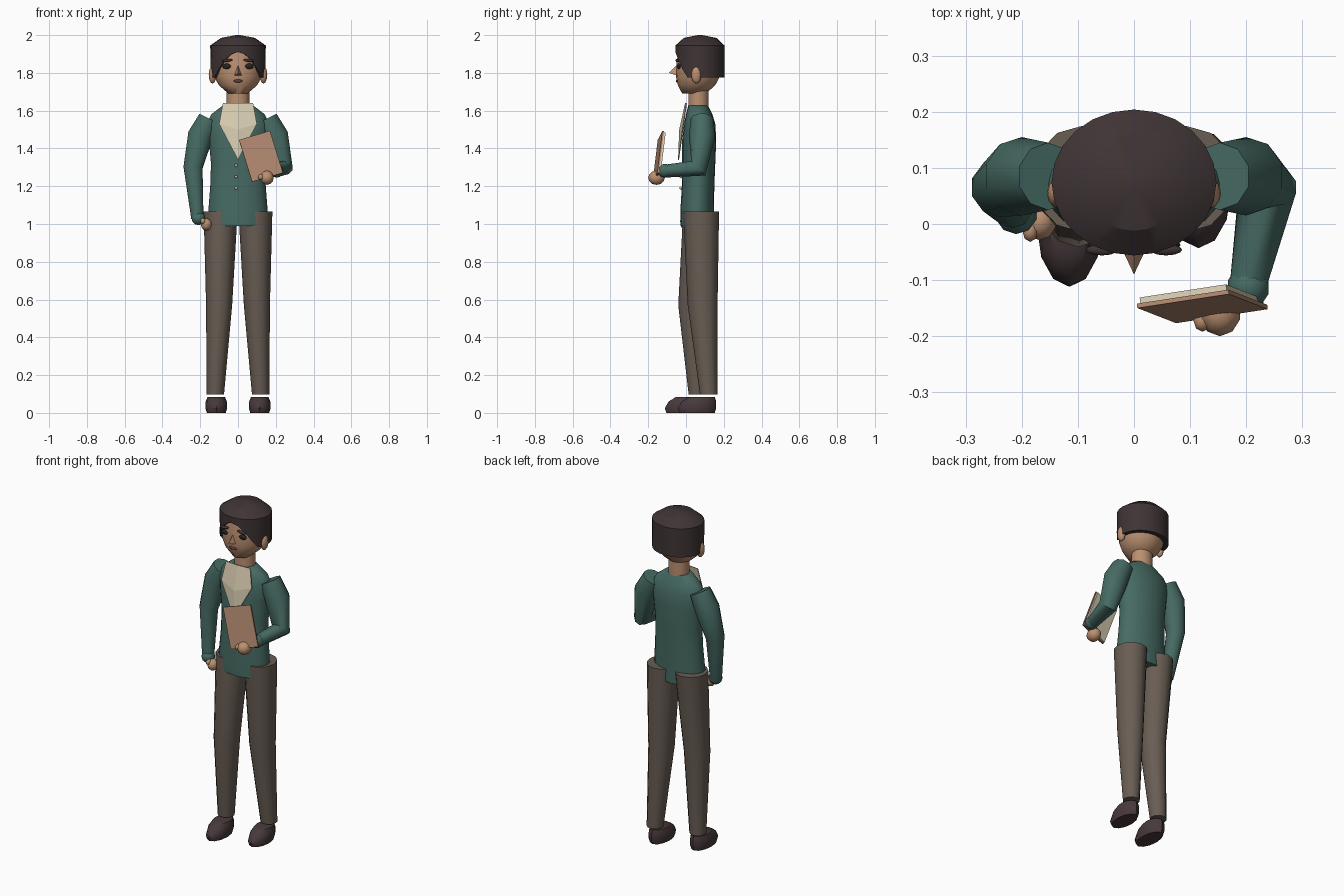
import bpy, bmesh, math
from mathutils import Vector, Matrix

cube = bpy.data.objects.get("Cube")
if cube:
    bpy.data.objects.remove(cube)


def material(name, r, g, b):
    m = bpy.data.materials.new(name)
    m.use_nodes = True
    m.diffuse_color = (r, g, b, 1)
    m.node_tree.nodes["Principled BSDF"].inputs["Base Color"].default_value = (r, g, b, 1)
    return m


SKIN = material("skin", .50, .28, .165)
HAIR = material("dark hair", .05, .034, .035)
JACKET = material("green jacket", .062, .145, .125)
TROUSER = material("brown trousers", .14, .11, .088)
SHOE = material("dark shoes", .065, .041, .044)
CREAM = material("cream cloth", .70, .62, .45)
COVER = material("tan book cover", .45, .25, .165)
EYE = material("dark eyes", .022, .016, .016)
LIP = material("lips", .12, .05, .04)


def finish(name, bm, mat, angle=40):
    bmesh.ops.recalc_face_normals(bm, faces=bm.faces)
    me = bpy.data.meshes.new(name)
    bm.to_mesh(me)
    bm.free()
    me.materials.append(mat)
    ob = bpy.data.objects.new(name, me)
    bpy.context.collection.objects.link(ob)
    bpy.ops.object.select_all(action='DESELECT')
    ob.select_set(True)
    bpy.context.view_layer.objects.active = ob
    if angle:
        bpy.ops.object.shade_smooth_by_angle(angle=math.radians(angle))
    return ob


def loft(name, rings, mat, angle=40):
    """Skin a list of equal point rings and cap both ends."""
    bm = bmesh.new()
    rows = [[bm.verts.new(p) for p in ring] for ring in rings]
    n = len(rows[0])
    for a, b in zip(rows, rows[1:]):
        for i in range(n):
            j = (i + 1) % n
            bm.faces.new((a[i], a[j], b[j], b[i]))
    bm.faces.new(rows[0])
    bm.faces.new(rows[-1])
    return finish(name, bm, mat, angle)


def oval(z, rx, y0, y1, cx=0, n=16):
    """Horizontal oval given by its half width and its front and back."""
    cy, ry = (y0 + y1) / 2, (y1 - y0) / 2
    return [Vector((cx + rx * math.sin(t), cy - ry * math.cos(t), z))
            for t in (math.tau * i / n for i in range(n))]


def ball(name, centre, radii, mat, u=12, v=8, turn=0):
    bm = bmesh.new()
    bmesh.ops.create_uvsphere(bm, u_segments=u, v_segments=v, radius=1)
    bm.transform(Matrix.Translation(centre) @ Matrix.Rotation(turn, 4, 'Y')
                 @ Matrix.Diagonal((*radii, 1)))
    return finish(name, bm, mat, 60)


def sheet(name, points, faces, mat):
    bm = bmesh.new()
    vs = [bm.verts.new(p) for p in points]
    for f in faces:
        bm.faces.new([vs[i] for i in f])
    return finish(name, bm, mat, 0)


def sleeve(name, path, radii, n=10):
    pts = [Vector(p) for p in path]
    rings = []
    for i, p in enumerate(pts):
        d = Vector()
        if i:
            d += (p - pts[i - 1]).normalized()
        if i < len(pts) - 1:
            d += (pts[i + 1] - p).normalized()
        d.normalize()
        a = d.cross(Vector((1, 0, 0))).normalized()
        b = d.cross(a)
        rings.append([p + radii[i] * (a * math.cos(t) + b * math.sin(t))
                      for t in (math.tau * k / n for k in range(n))])
    return loft(name, rings, JACKET, 50)


# Head and neck
loft("head", [oval(*r) for r in (
    (1.69, .05, -.02, .105), (1.735, .102, -.043, .155), (1.78, .125, -.053, .178),
    (1.85, .132, -.05, .19), (1.93, .122, -.04, .18))], SKIN, 60)
loft("neck", [oval(1.6, .06, .012, .12), oval(1.73, .06, .012, .12)], SKIN)

# Hair cap with an arched fringe along its lower edge
N = 24


def hairline(ring):
    for i, p in enumerate(ring):
        a = abs(math.remainder(math.tau * i / N, math.tau))
        p.z += .135 * math.cos(1.6 * a) if a < math.pi / 3.2 else 0
    return ring


loft("hair", [
    hairline(oval(1.777, .118, -.03, .18, n=N)),
    hairline(oval(1.775, .146, -.056, .204, n=N)),
    oval(1.945, .147, -.056, .204, n=N),
    oval(1.985, .09, -.012, .162, n=N),
    oval(2.0, .012, .063, .087, n=N)], HAIR, 30)

# Face
sheet("nose", [(0, -.045, 1.845), (-.021, -.045, 1.785), (.021, -.045, 1.785), (0, -.09, 1.8)],
      [(0, 1, 3), (0, 3, 2), (1, 2, 3), (0, 2, 1)], SKIN)
ball("mouth", (0, -.047, 1.757), (.025, .007, .008), LIP)
for side, s in (("left", 1), ("right", -1)):
    ball(side + "_ear", (s * .135, .055, 1.79), (.02, .027, .046), SKIN)
    ball(side + "_eye", (s * .057, -.037, 1.835), (.026, .011, .015), EYE)
    ball(side + "_eyebrow", (s * .057, -.046, 1.866), (.029, .01, .008), HAIR, turn=s * .12)

# Jacket body
loft("jacket", [oval(*r, n=20) for r in (
    (.99, .155, -.03, .148), (1.07, .157, -.03, .148), (1.2, .147, -.022, .15),
    (1.32, .143, -.02, .155), (1.45, .155, -.02, .16), (1.53, .166, -.01, .155),
    (1.58, .142, 0, .14), (1.628, .08, .012, .116))], JACKET, 50)

# Shirt front, a folded V panel
shirt = sheet("shirt_front", [
    (-.08, 0, 1.64), (0, -.005, 1.64), (.08, 0, 1.64), (-.1, -.015, 1.53),
    (0, -.036, 1.5), (.1, -.015, 1.53), (0, -.042, 1.34)],
    [(0, 3, 4, 1), (1, 4, 5, 2), (3, 6, 4), (4, 6, 5)], CREAM)
thick = shirt.modifiers.new("thickness", 'SOLIDIFY')
thick.thickness = .005

for i in range(3):
    ball(f"button_{i + 1}", (-.01, -.026, 1.31 - .06 * i), (.008, .009, .008), CREAM, 8, 6)

# Sleeves: the right arm hangs, the left forearm reaches forward
sleeve("right_sleeve", [(-.153, .085, 1.558), (-.2, .085, 1.465), (-.238, .065, 1.3),
                        (-.215, .025, 1.03)], [.06, .07, .053, .034])
sleeve("left_sleeve", [(.153, .085, 1.558), (.2, .085, 1.465), (.238, .065, 1.295),
                       (.203, -.11, 1.28)], [.06, .07, .053, .034])
ball("right_cuff", (-.21, .02, 1.03), (.038, .038, .036), JACKET, 10, 6)
ball("left_cuff", (.204, -.112, 1.282), (.038, .04, .037), JACKET, 10, 6)

# Hands
ball("right_hand", (-.168, .005, .998), (.03, .034, .033), SKIN, 10, 6)
ball("right_thumb", (-.185, -.012, 1.015), (.014, .02, .016), SKIN, 8, 6)
ball("left_hand", (.153, -.156, 1.245), (.038, .044, .038), SKIN, 10, 6)
ball("left_thumb", (.122, -.172, 1.248), (.016, .02, .016), SKIN, 8, 6)

# Book: cover board in front, pages behind
right = Vector((.164, .025, .048)).normalized()
up = Vector((-.045, .03, .225))
up = (up - right * up.dot(right)).normalized()
back = up.cross(right)
if back.y < 0:
    back = -back
for name, mat, w, h, t, off in (("book_cover", COVER, .172, .234, .008, -.006),
                                ("book_pages", CREAM, .162, .224, .011, .0035)):
    bm = bmesh.new()
    bmesh.ops.create_cube(bm, size=1)
    frame = Matrix((right * w, back * t, up * h)).transposed().to_4x4()
    bm.transform(Matrix.Translation(Vector((.121, -.141, 1.357)) + back * off) @ frame)
    finish(name, bm, mat, 0)

# Trousers: the right knee is bent forward
for side, s, knee, ankle in (("left", 1, .088, .12), ("right", -1, .038, .06)):
    loft(side + "_trouser_leg", [oval(z, rx, cy - ry, cy + ry, s * cx, 12)
         for z, cx, cy, rx, ry in ((1.065, .092, .08, .09, .095),
                                   (.57, .1, knee, .069, .079),
                                   (.097, .12, ankle, .046, .046))], TROUSER)

# Shoes
for side, s, toe, heel in (("left", 1, -.043, .16), ("right", -1, -.112, .1)):
    cx = s * .115
    loft(side + "_shoe", [
        oval(0, .05, toe + .008, heel - .008, cx, 12),
        oval(.025, .058, toe, heel, cx, 12),
        oval(.06, .056, toe + .02, heel, cx, 12),
        oval(.085, .046, toe + .06, heel - .008, cx, 12)], SHOE)
